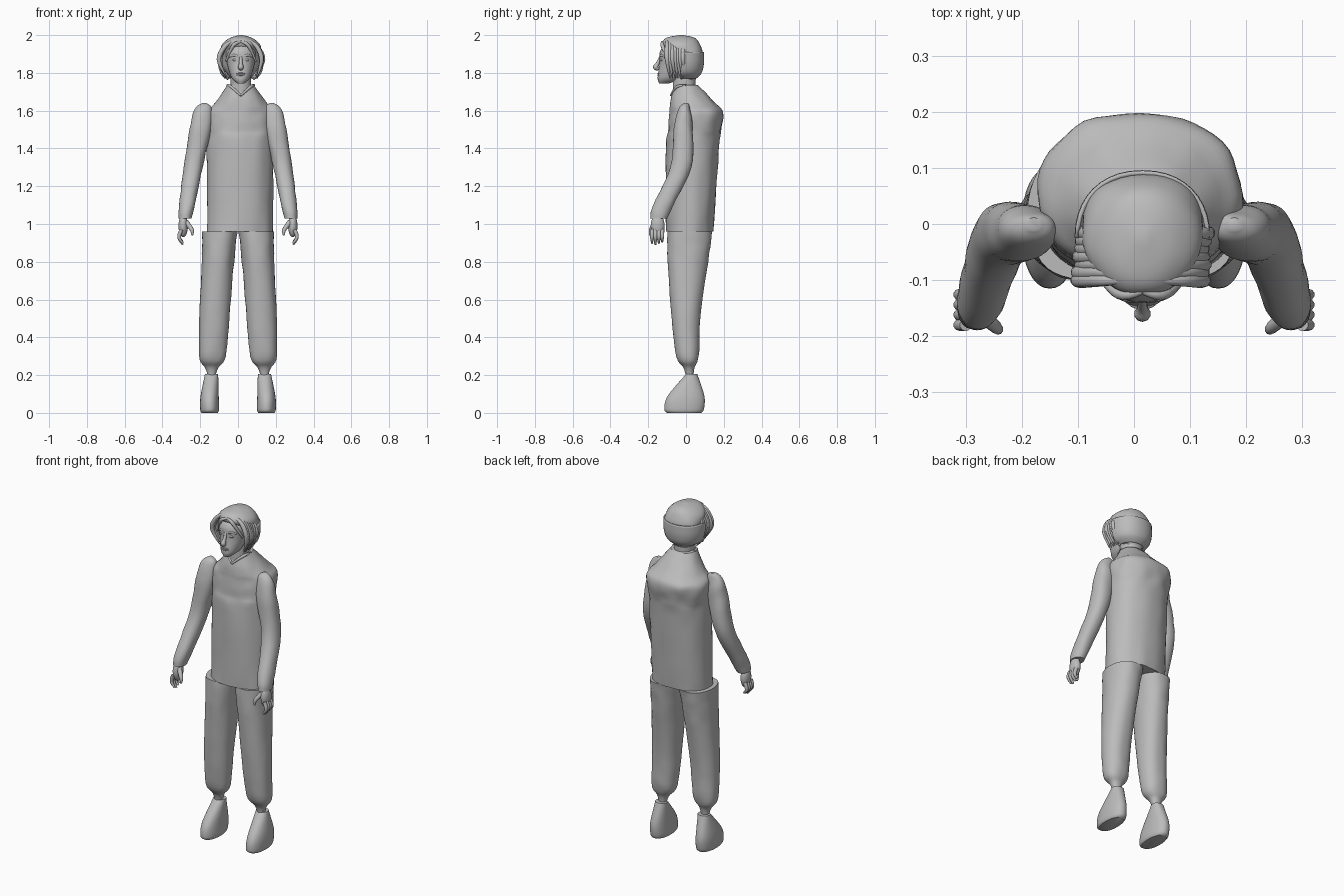
import bpy, bmesh, math, random
from mathutils import Vector, noise

random.seed(4)
cube = bpy.data.objects.get("Cube")
if cube:
    bpy.data.objects.remove(cube, do_unlink=True)

tone = (.5, .5, .5, 1)
grey = bpy.data.materials.new("plain_grey")
grey.use_nodes = True
grey.diffuse_color = tone
grey.node_tree.nodes["Principled BSDF"].inputs["Base Color"].default_value = tone

MID = .015  # centre line of the head
SIDES = (("left", 1), ("right", -1))


def finish(name, bm):
    """Turn the bmesh into a smooth grey object."""
    bmesh.ops.recalc_face_normals(bm, faces=bm.faces)
    mesh = bpy.data.meshes.new(name)
    bm.to_mesh(mesh)
    bm.free()
    mesh.materials.append(grey)
    obj = bpy.data.objects.new(name, mesh)
    bpy.context.collection.objects.link(obj)
    bpy.ops.object.select_all(action='DESELECT')
    obj.select_set(True)
    bpy.context.view_layer.objects.active = obj
    bpy.ops.object.shade_smooth_by_angle(angle=math.radians(45))
    return obj


def spline(rows, steps=5):
    """Smooth the rows by running a cubic through them."""
    result = []
    for i in range(len(rows) - 1):
        before, start, end = rows[max(i - 1, 0)], rows[i], rows[i + 1]
        after = rows[min(i + 2, len(rows) - 1)]
        for step in range(steps):
            t = step / steps
            result.append([
                q + t * ((r - p) / 2 + t * (p - 2.5 * q + 2 * r - s / 2
                                            + t * (s - p + 3 * (q - r)) / 2))
                for p, q, r, s in zip(before, start, end, after)])
    return result + [rows[-1]]


def skin(rings, flip=1, capped=True):
    """Join rings of points into a surface, mirrored in x when flip is negative."""
    bm = bmesh.new()
    loops = [[bm.verts.new((flip * p.x, p.y, p.z)) for p in ring] for ring in rings]
    for low, high in zip(loops, loops[1:]):
        for k in range(len(low)):
            bm.faces.new((low[k - 1], low[k], high[k], high[k - 1]))
    if capped:
        bm.faces.new(loops[0])
        bm.faces.new(loops[-1])
    return bm


def rounded(value, power):
    return math.copysign(abs(value) ** (2 / power), value)


def loft(rows, flip=1, power=2.2, sides=40, folds=0, capped=True):
    """Stack level rings; a row holds height, centre x, centre y, half width, half depth."""
    rings = []
    for z, x, y, wide, deep in spline(rows):
        ring = []
        for k in range(sides):
            angle = math.tau * k / sides
            c, s = math.cos(angle), math.sin(angle)
            p = Vector((x + wide * rounded(c, power), y + deep * rounded(s, power), z))
            crease = folds * noise.noise(p * 16)
            ring.append(p + crease * Vector((c, s, 0)))
        rings.append(ring)
    return skin(rings, flip, capped)


def tube(points, flip=1, sides=10):
    """Sweep a circle along a path; a point holds x, y, z, radius."""
    path = spline(points)
    centres = [Vector(p[:3]) for p in path]
    last = len(path) - 1
    rings = []
    for i, centre in enumerate(centres):
        way = centres[min(i + 1, last)] - centres[max(i - 1, 0)]
        across = way.cross(Vector((.3, 1, .1))).normalized()
        up = way.cross(across).normalized()
        angles = [math.tau * k / sides for k in range(sides)]
        rings.append([centre + path[i][3] * (across * math.cos(a) + up * math.sin(a))
                      for a in angles])
    return skin(rings, flip)


def ball(centre, size):
    """An ellipsoid with the given half sizes."""
    bm = bmesh.new()
    bmesh.ops.create_uvsphere(bm, u_segments=20, v_segments=12, radius=1)
    bmesh.ops.scale(bm, vec=size, verts=bm.verts)
    bmesh.ops.translate(bm, vec=centre, verts=bm.verts)
    return bm


# Torso with sloping shoulders, and the neck
finish("torso", loft([
    (.96, .01, .02, .175, .125), (1.4, .01, .035, .175, .14), (1.5, .01, .045, .178, .14),
    (1.59, .01, .055, .18, .143), (1.64, MID, .035, .135, .12), (1.735, MID, 0, .07, .063),
], folds=.006, sides=48))
finish("neck", loft([(1.7, MID, -.01, .055, .06), (1.8, MID, -.01, .055, .06)]))

# Limbs, the same on both sides
for label, flip in SIDES:
    finish(label + "_collar", tube([
        (MID + flip * .07, 0, 1.735, .006), (MID + flip * .05, -.05, 1.725, .008),
        (MID, -.08, 1.68, .005)]))
    finish(label + "_arm", loft([
        (1.64, .18, 0, .01, .01), (1.61, .185, -.01, .045, .03), (1.5, .2, -.015, .057, .05),
        (1.3, .238, -.027, .05, .056), (1.1, .27, -.12, .042, .053),
        (1.03, .28, -.145, .035, .045)], flip, folds=.004))
    finish(label + "_leg", loft([
        (.96, .096, .02, .094, .12), (.8, .106, .01, .085, .107), (.5, .125, 0, .08, .075),
        (.3, .135, .008, .07, .06), (.24, .14, .015, .035, .03), (.19, .14, .018, .02, .02),
    ], flip, folds=.004))
    finish(label + "_shoe", loft([
        (0, .15, -.01, .043, .09), (.02, .15, -.01, .05, .105), (.09, .15, 0, .048, .097),
        (.205, .14, .03, .035, .03)], flip))

    # Hand: palm, four hanging fingers and a thumb
    finish(label + "_palm", ball((flip * .29, -.15, .99), (.025, .037, .06)))
    for i in range(4):
        y = i * .018 - .18
        finish(f"{label}_finger_{i + 1}", tube([
            (.3, y, .97, .011), (.312, y, .93, .01), (.292, y, .89 + .008 * abs(i - 1), .005)],
            flip))
    finish(label + "_thumb", tube([
        (.275, -.16, 1.01, .014), (.245, -.185, .97, .011), (.242, -.19, .94, .005)], flip))

# Face
finish("face", loft([
    (1.745, MID, -.115, .02, .028), (1.775, MID, -.085, .05, .065), (1.85, MID, -.055, .073, .085),
    (1.92, MID, -.045, .077, .09), (1.98, MID, -.03, .035, .05)]))
finish("nose", tube([
    (MID, -.132, 1.89, .007), (MID, -.15, 1.85, .01), (MID, -.16, 1.83, .015),
    (MID, -.145, 1.82, .008)]))
for label, flip in SIDES:
    finish(label + "_brow", tube([
        (MID + flip * .01, -.135, 1.887, .005), (MID + flip * .035, -.13, 1.893, .007),
        (MID + flip * .06, -.11, 1.885, .004)]))
    finish(label + "_eye", ball((MID + flip * .03, -.127, 1.868), (.014, .01, .007)))
for label, z in (("upper", 1.797), ("lower", 1.788)):
    finish(label + "_lip", ball((MID, -.142, z), (.024, .01, .005)))

# Hair cap
finish("hair_cap", loft([
    (1.76, MID, .01, .045, .04), (1.83, MID, .01, .095, .07), (1.9, MID, 0, .108, .087),
    (1.95, MID, -.025, .1, .1), (1.985, MID, -.03, .06, .075), (2, MID, -.025, .01, .01),
], folds=.004))

# Smooth half shell of hair round the back
cut = -.025
shell = loft([(1.77, MID, cut, .07, .08), (1.8, MID, cut, .105, .108),
              (1.85, MID, cut, .12, .12), (1.91, MID, cut, .12, .12)], capped=False)
bmesh.ops.bisect_plane(shell, geom=shell.verts[:] + shell.edges[:] + shell.faces[:],
                       plane_co=(0, cut, 0), plane_no=(0, -1, 0), clear_outer=True)
thickness = finish("hair_back", shell).modifiers.new("thickness", 'SOLIDIFY')
thickness.thickness = .008

# Loose locks from the parting down past the cheeks
for label, flip in SIDES:
    for i in range(7):
        y = i * .014 - .1
        stray = random.uniform(-.006, .006)
        finish(f"{label}_lock_{i + 1}", tube([
            (MID + flip * .02, y, 1.978, .006), (MID + flip * .08, y, 1.945, .012),
            (MID + flip * (.113 + stray), y, 1.87, .012),
            (MID + flip * (.08 - stray), y + .015, 1.775 + stray, .003)]))
    finish(label + "_fringe", tube([
        (MID, -.12, 1.965, .006), (MID + flip * .04, -.125, 1.945, .01),
        (MID + flip * .08, -.09, 1.86, .005)]))
